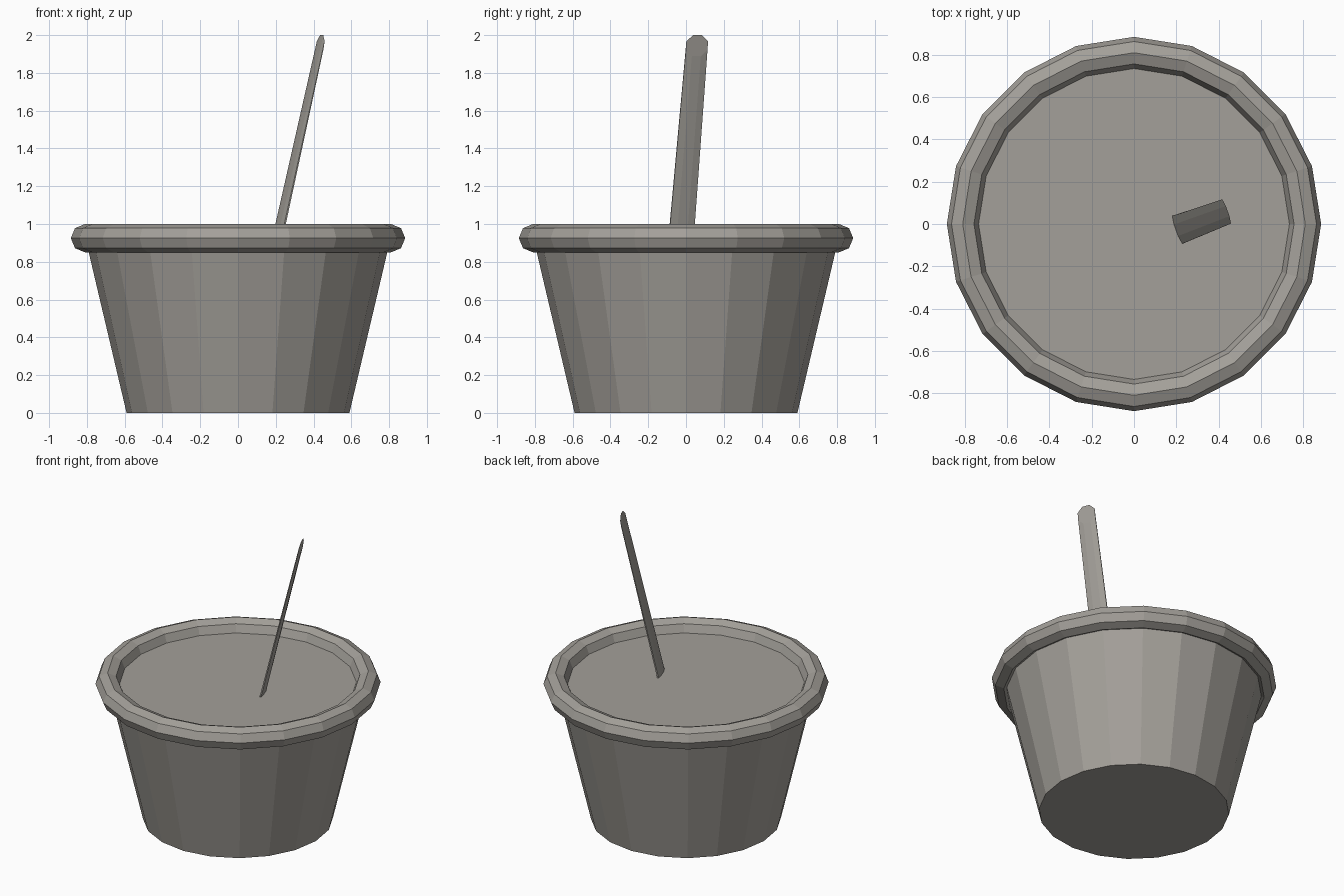
import bpy
import bmesh
from math import cos, sin, pi
from mathutils import Vector

if "Cube" in bpy.data.objects:
    bpy.data.objects.remove(bpy.data.objects["Cube"], do_unlink=True)

SIDES = 20
RIM_Z = 0.925

grey = bpy.data.materials.new("warm_grey")
grey.use_nodes = True
colour = (0.37, 0.352, 0.322, 1)
grey.diffuse_color = colour
grey.node_tree.nodes["Principled BSDF"].inputs["Base Color"].default_value = colour


def finish(obj, name):
    obj.name = obj.data.name = name
    obj.data.materials.append(grey)


# Tapered cup, closed at the bottom and at the level of the contents
bm = bmesh.new()
rings = []
for radius, z in ((0.59, 0), (0.808, RIM_Z)):
    rings.append([bm.verts.new((radius * cos(2 * pi * i / SIDES),
                                radius * sin(2 * pi * i / SIDES), z))
                  for i in range(SIDES)])


def bridge(bm, low, high):
    n = len(low)
    for i in range(n):
        j = (i + 1) % n
        bm.faces.new((low[i], low[j], high[j], high[i]))
    bm.faces.new(low[::-1])
    bm.faces.new(high)
    bmesh.ops.recalc_face_normals(bm, faces=bm.faces)


def to_object(bm, name):
    mesh = bpy.data.meshes.new(name)
    bm.to_mesh(mesh)
    bm.free()
    obj = bpy.data.objects.new(name, mesh)
    bpy.context.collection.objects.link(obj)
    finish(obj, name)


bridge(bm, *rings)
to_object(bm, "cup_body")

# Rolled rim
bpy.ops.mesh.primitive_torus_add(major_segments=SIDES, minor_segments=8,
                                 major_radius=0.81, minor_radius=0.075,
                                 location=(0, 0, RIM_Z))
finish(bpy.context.object, "cup_rim")

# Thin leaning stick with an obliquely cut, rounded tip
across = Vector((-0.34, 0.94, 0))
depth = Vector((0.94, 0.34, 0))
lean = Vector((0.215, 0.08, 1))
foot = Vector((0.225, -0.02, 1))

bm = bmesh.new()
low, high = [], []
for i in range(8):
    a = 2 * pi * (i + 0.5) / 8
    c, s = cos(a), sin(a)
    base = foot + lean * -0.1
    low.append(bm.verts.new(base + across * 0.076 * c + depth * 0.012 * s))
    tip = foot + lean * (0.944 - 0.06 * s)
    high.append(bm.verts.new(tip + across * 0.066 * c + depth * (0.007 + 0.004 * s)))
bridge(bm, low, high)
to_object(bm, "stick")
